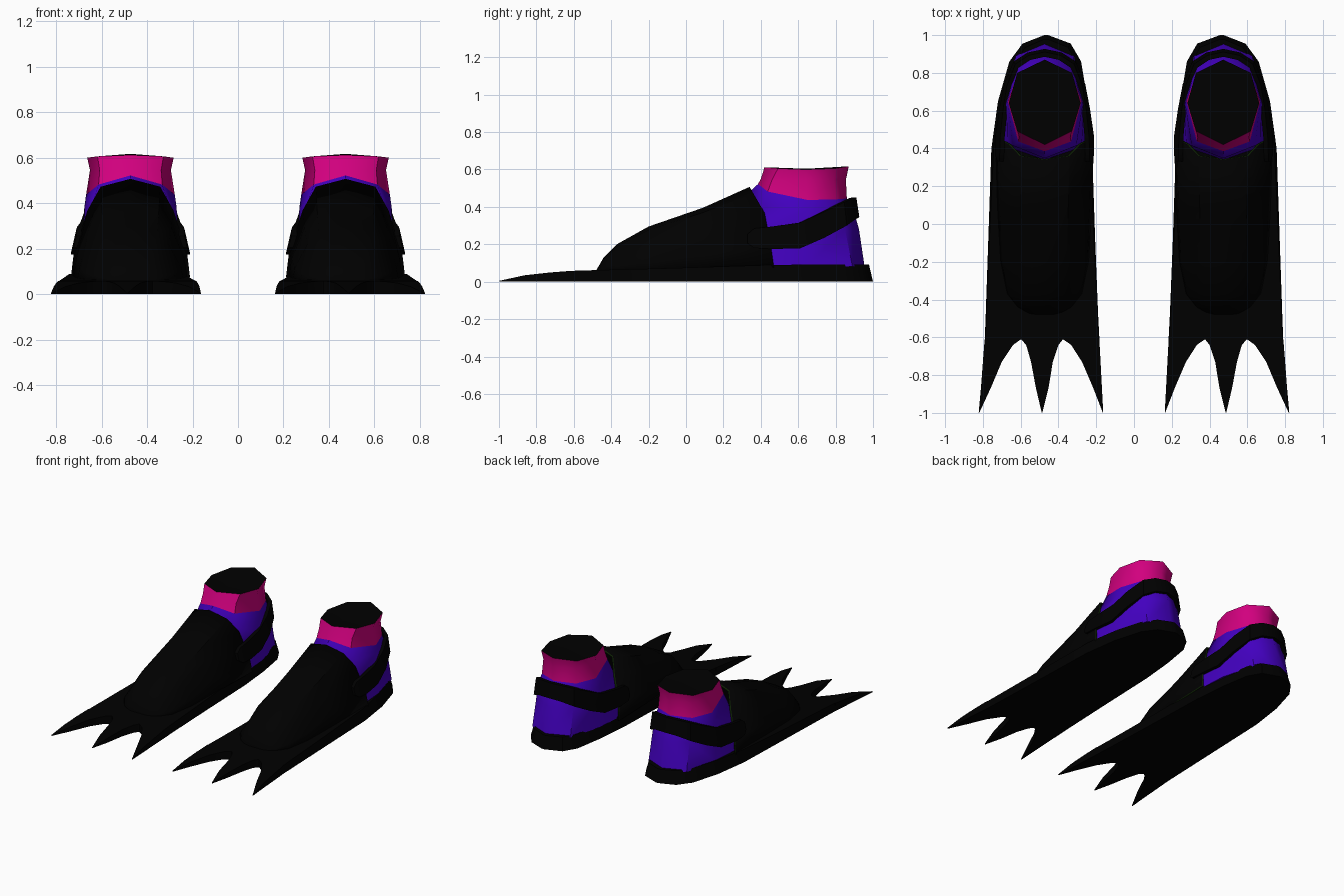
import bpy, bmesh, math

if "Cube" in bpy.data.objects:
    bpy.data.objects.remove(bpy.data.objects["Cube"])


def material(name, rgb):
    m = bpy.data.materials.new(name)
    m.diffuse_color = (*rgb, 1)
    m.use_nodes = True
    m.node_tree.nodes["Principled BSDF"].inputs["Base Color"].default_value = m.diffuse_color
    return m


BLACK = material("black_rubber", (0, 0, 0))
PURPLE = material("purple_sock", (0.056, 0, 0.53))
PINK = material("pink_cuff", (0.64, 0, 0.21))
GREEN = material("dark_green_edge", (0.004, 0.016, 0.001))
CX = 0.473  # centre line of one foot


def loft(bm, rings, closed=True, caps=(True, True)):
    """Skin a list of equal-length rings with quads."""
    vs = [[bm.verts.new(p) for p in r] for r in rings]
    n = len(rings[0])
    for a, b in zip(vs, vs[1:]):
        for i in range(n if closed else n - 1):
            j = (i + 1) % n
            bm.faces.new((a[i], a[j], b[j], b[i]))
    for use, ring in zip(caps, (vs[0], vs[-1])):
        if use:
            bm.faces.new(ring)


def finish(bm, name, mats, angle=35):
    """Turn the bmesh into an object, mirrored to the other foot."""
    bmesh.ops.recalc_face_normals(bm, faces=bm.faces)
    me = bpy.data.meshes.new(name)
    bm.to_mesh(me)
    bm.free()
    ob = bpy.data.objects.new(name, me)
    bpy.context.collection.objects.link(ob)
    for m in mats:
        me.materials.append(m)
    bpy.ops.object.select_all(action='DESELECT')
    ob.select_set(True)
    bpy.context.view_layer.objects.active = ob
    bpy.ops.object.shade_smooth_by_angle(angle=math.radians(angle))
    ob.modifiers.new("other_foot", 'MIRROR')
    return ob


def half_ring(pts):
    """Mirror (dx, y, z) points about the foot centre into a full ring."""
    right = [(CX + x, y, z) for x, y, z in pts]
    left = [(CX - x, y, z) for x, y, z in pts[-2:0:-1]]
    return right + left


# Sole and blade: (y, inner x, outer x, top z, sideways and backward taper of the top)
bm = bmesh.new()
sole = [
    (1.00, 0.455, 0.475, 0.093, 0.0, 0.022), (0.955, 0.335, 0.59, 0.093, 0.015, 0.02),
    (0.86, 0.28, 0.66, 0.093, 0.022, 0.012), (0.65, 0.245, 0.72, 0.092, 0.022, 0),
    (0.40, 0.222, 0.755, 0.088, 0.012, 0), (-0.10, 0.205, 0.772, 0.072, 0.006, 0),
    (-0.48, 0.19, 0.785, 0.062, 0.004, 0), (-0.61, 0.183, 0.79, 0.058, 0.003, 0)]
loft(bm, [[(a, y, 0), (b, y, 0), (b - t, y - u, z), (a + t, y - u, z)]
          for y, a, b, z, t, u in sole])

# Three pointed prongs: left and right edge at each step towards the tip
steps = [(-0.61, 0.058), (-0.64, 0.056), (-0.73, 0.049), (-0.865, 0.034), (-0.997, 0.005)]
prongs = [
    ((0.183, 0.182, 0.177, 0.170, 0.163), (0.376, 0.333, 0.275, 0.217, 0.166)),
    ((0.376, 0.400, 0.430, 0.452, 0.485), (0.598, 0.571, 0.545, 0.520, 0.489)),
    ((0.598, 0.640, 0.700, 0.757, 0.818), (0.790, 0.793, 0.800, 0.810, 0.822))]
for lo, hi in prongs:
    loft(bm, [[(a, y, 0), (b, y, 0), (b, y, z), (a, y, z)]
              for a, b, (y, z) in zip(lo, hi, steps)])
finish(bm, "sole_and_blade", [BLACK])

# Foot pocket: (y, half width, top height), the last section leans to the opening
profile = [(1, 0), (0.95, 0.25), (0.72, 0.68), (0.5, 0.92), (0, 1)]
lean = [0.47, 0.455, 0.42, 0.36, 0.34]
sections = [(-0.478, 0.08, 0.064), (-0.44, 0.145, 0.13), (-0.37, 0.20, 0.20),
            (-0.20, 0.235, 0.295), (0.09, 0.25, 0.395), (None, 0.262, 0.507)]
bm = bmesh.new()
rings = []
for y, w, h in sections:
    base = 0.055 if y is not None and y < 0 else 0.075
    half = [(w * fx, lean[i] if y is None else y, base + (h - base) * fz)
            for i, (fx, fz) in enumerate(profile)]
    rings.append([(CX + x, v, z) for x, v, z in half]
                 + [(CX - x, v, z) for x, v, z in half[-2::-1]])
loft(bm, rings, closed=False, caps=(True, False))
pocket = finish(bm, "foot_pocket", [BLACK, GREEN])
shell = pocket.modifiers.new("thickness", 'SOLIDIFY')
shell.thickness = 0.012
shell.offset = -1
shell.material_offset_rim = 1

# Sock: purple body from the sole up to the cuff
body = [
    [(0, 0.34, 0.08), (0.235, 0.42, 0.08), (0.222, 0.64, 0.08), (0.155, 0.89, 0.08), (0, 0.955, 0.08)],
    [(0, 0.36, 0.28), (0.197, 0.425, 0.28), (0.208, 0.64, 0.28), (0.15, 0.85, 0.28), (0, 0.925, 0.28)],
    [(0, 0.348, 0.488), (0.168, 0.415, 0.40), (0.203, 0.64, 0.38), (0.15, 0.825, 0.38), (0, 0.897, 0.38)],
    [(0, 0.385, 0.522), (0.14, 0.437, 0.482), (0.195, 0.65, 0.437), (0.14, 0.80, 0.44), (0, 0.86, 0.445)]]
bm = bmesh.new()
loft(bm, [half_ring(r) for r in body])
finish(bm, "sock", [PURPLE], 50)

# Pink cuff, pinched in the middle
cuff = [
    body[3],
    [(0, 0.40, 0.55), (0.135, 0.46, 0.545), (0.178, 0.64, 0.545), (0.135, 0.79, 0.545), (0, 0.855, 0.545)],
    [(0, 0.42, 0.612), (0.145, 0.492, 0.606), (0.19, 0.64, 0.60), (0.145, 0.80, 0.606), (0, 0.87, 0.617)]]
bm = bmesh.new()
loft(bm, [half_ring(r) for r in cuff], caps=(False, False))
finish(bm, "cuff", [PINK], 50)

# Black closed top of the cuff
bm = bmesh.new()
rim = [bm.verts.new(p) for p in half_ring(cuff[2])]
mid = bm.verts.new((CX, 0.645, 0.604))
for a, b in zip(rim, rim[1:] + rim[:1]):
    bm.faces.new((a, b, mid))
finish(bm, "cuff_top", [BLACK])

# Heel strap: (half width low, half width high, y, low z, high z)
side = [
    (0.250, 0.238, 0.33, 0.205, 0.255), (0.262, 0.238, 0.365, 0.18, 0.285),
    (0.262, 0.235, 0.46, 0.175, 0.295), (0.240, 0.220, 0.61, 0.178, 0.315),
    (0.215, 0.200, 0.74, 0.235, 0.37), (0.165, 0.155, 0.86, 0.30, 0.425),
    (0.09, 0.085, 0.908, 0.335, 0.445), (0, 0, 0.927, 0.345, 0.45)]


def strap_ring(s, lo, hi, y, z0, z1):
    k = 0.9
    back = max(0, (y - 0.55) / 0.37)
    yi, yt = y - 0.025 * back, y - 0.016 * back
    return [(CX + s * lo, y, z0), (CX + s * hi, yt, z1),
            (CX + s * hi * k, yt - 0.025 * back, z1), (CX + s * lo * k, yi, z0)]


bm = bmesh.new()
loft(bm, [strap_ring(1, *p) for p in side] + [strap_ring(-1, *p) for p in side[-2::-1]])
finish(bm, "heel_strap", [BLACK])
